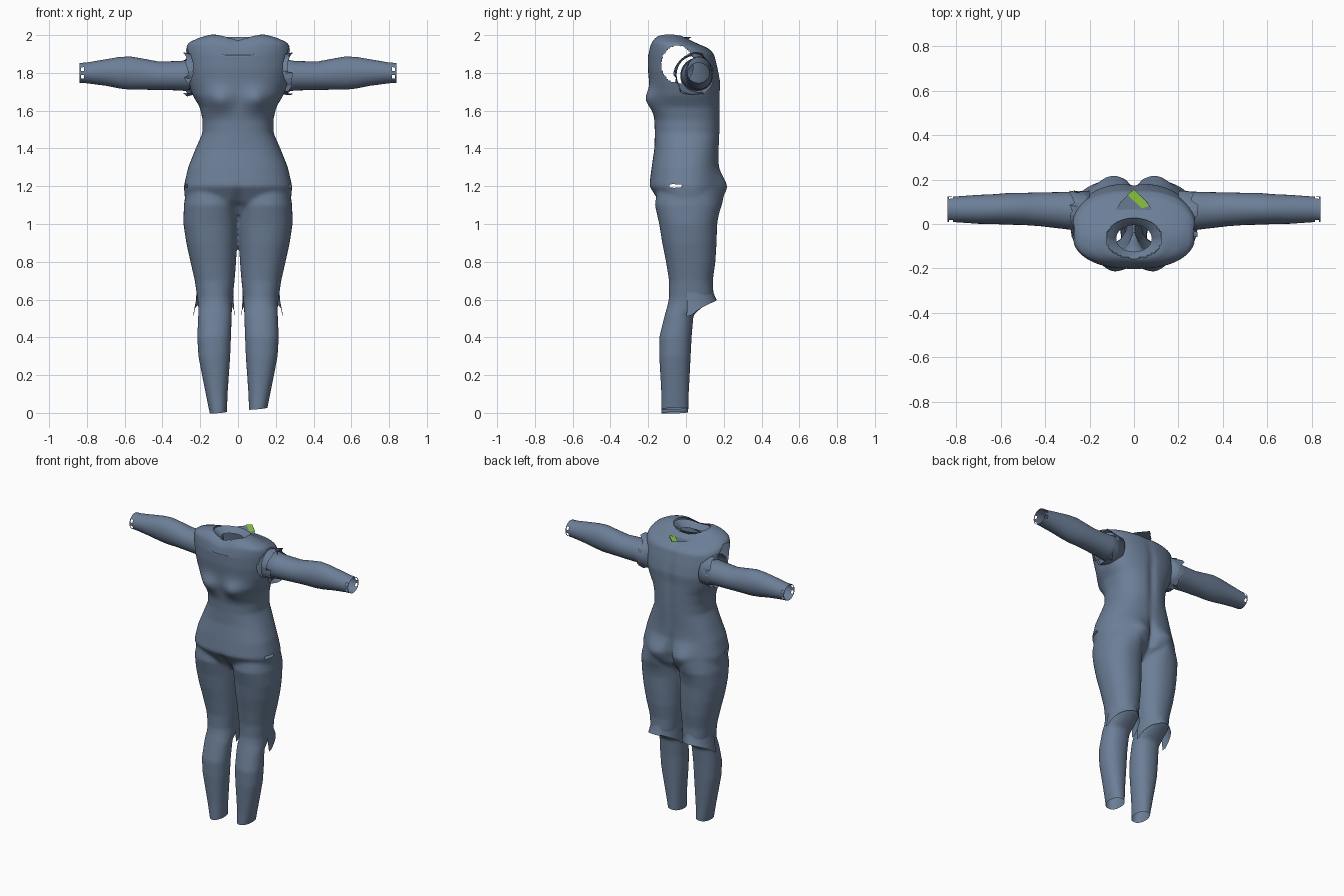
import bpy, bmesh, math, random
from math import sin, cos, pi, exp

random.seed(4)
cube = bpy.data.objects.get("Cube")
if cube:
    bpy.data.objects.remove(cube)


def material(name, color):
    m = bpy.data.materials.new(name)
    m.use_nodes = True
    m.diffuse_color = color
    m.node_tree.nodes["Principled BSDF"].inputs["Base Color"].default_value = color
    return m


FABRIC = material("slate_blue_fabric", (0.15, 0.21, 0.31, 1))
GREEN = material("lime_green", (0.27, 0.58, 0.05, 1))


def finish(bm, name, mat=FABRIC, smooth=True):
    me = bpy.data.meshes.new(name)
    bm.to_mesh(me)
    bm.free()
    me.materials.clear()
    me.materials.append(mat)
    for p in me.polygons:
        p.use_smooth = smooth
        p.material_index = 0
    ob = bpy.data.objects.new(name, me)
    bpy.context.collection.objects.link(ob)
    return ob


def spow(v, p):
    return math.copysign(abs(v) ** p, v)


def oval(cx, cy, rx, ry, n, square=2.0):
    """Points of a slightly squared oval."""
    return [(cx + rx * spow(cos(2 * pi * i / n), 2 / square),
             cy + ry * spow(sin(2 * pi * i / n), 2 / square)) for i in range(n)]


def loft(bm, rings, cap_start=False, cap_end=False, closed=True):
    vs = [[bm.verts.new(p) for p in ring] for ring in rings]
    n = len(vs[0])
    for a, b in zip(vs, vs[1:]):
        for i in range(n if closed else n - 1):
            j = (i + 1) % n
            bm.faces.new((a[i], a[j], b[j], b[i]))
    if cap_start:
        bm.faces.new(vs[0])
    if cap_end:
        bm.faces.new(vs[-1])


# Torso rows: height, half width, front, back
TORSO = [(1.05, .19, -.07, .09), (1.12, .28, -.145, .165), (1.2, .287, -.195, .185),
         (1.3, .264, -.182, .172), (1.4, .224, -.167, .175), (1.48, .189, -.165, .18),
         (1.55, .187, -.167, .182), (1.62, .203, -.178, .182), (1.68, .24, -.19, .18),
         (1.75, .265, -.195, .183), (1.82, .277, -.202, .17), (1.9, .282, -.202, .15),
         (1.93, .28, -.197, .12), (1.96, .262, -.19, .05), (1.985, .21, -.175, .0),
         (2.005, .14, -.155, -.02)]
# Leg rows: height, inner, outer, front, back
LEG = [(1.2, .0, .27, -.15, .16), (1.1, .0, .287, -.165, .18), (1.0, .001, .289, -.142, .165),
       (.9, .005, .274, -.126, .162), (.8, .01, .252, -.106, .156), (.7, .018, .229, -.09, .142),
       (.61, .028, .216, -.09, .145), (.57, .03, .211, -.098, .1), (.52, .033, .211, -.112, .04),
       (.4, .037, .216, -.142, .03), (.3, .041, .21, -.142, .025), (.2, .048, .191, -.136, .02),
       (.1, .055, .171, -.131, .015), (-.04, .06, .142, -.131, .012)]

# Body: torso and legs fused into one skin
bm = bmesh.new()
loft(bm, [[(x, y, z) for x, y in oval(0, (f + b) / 2, w, (b - f) / 2, 64, 2.4)]
          for z, w, f, b in TORSO], True, True)
for s in (1, -1):
    loft(bm, [[(x, y, z) for x, y in oval(s * (i + o) / 2, (f + b) / 2, (o - i) / 2, (b - f) / 2, 40, 2.2)]
              for z, i, o, f, b in LEG], True, True)
bmesh.ops.recalc_face_normals(bm, faces=bm.faces)
body = finish(bm, "bodysuit")
mod = body.modifiers.new("fuse", 'REMESH')
mod.mode = 'VOXEL'
mod.voxel_size = 0.009
mod = body.modifiers.new("soften", 'SMOOTH')
mod.factor = 0.5
mod.iterations = 10
graph = bpy.context.evaluated_depsgraph_get()
fused = bpy.data.meshes.new_from_object(body.evaluated_get(graph))
bpy.data.objects.remove(body)


def bump(x, z, cx, cz, rx, rz):
    return exp(-((abs(x) - cx) / rx) ** 2 - ((z - cz) / rz) ** 2)


bm = bmesh.new()
bm.from_mesh(fused)
for v in bm.verts:
    x, y, z = v.co
    if y < -0.04:      # bust, lower belly and front neckline
        k = min(1, (-0.04 - y) / 0.08)
        v.co.y -= k * 0.036 * bump(x, z, .1, 1.655, .07, .06)
        v.co.y += k * 0.02 * bump(x, z, 0, 1.1, .03, .07)
        if z > 1.9:
            v.co.z -= 0.026 * exp(-(x / .08) ** 2)
    elif y > 0.04:     # seat and its cleft
        k = min(1, (y - 0.04) / 0.08)
        v.co.y += k * 0.04 * bump(x, z, .105, 1.19, .08, .085)
        v.co.y -= k * 0.03 * bump(x, z, 0, 1.17, .025, .11)
        v.co.y -= k * 0.012 * bump(x, z, 0, 1.6, .03, .25)


def is_opening(f):
    x, y, z = f.calc_center_median()
    neck = z > 1.9 and (x / .125) ** 2 + ((y + .065) / .088) ** 2 < 1
    arm = abs(x) > .15 and ((y + .045) / .085) ** 2 + ((z - 1.845) / .1) ** 2 < 1
    tear = abs(x) > .22 and 1.19 < z < 1.208 and -.09 < y < -.02
    return neck or arm or tear


bmesh.ops.delete(bm, geom=[f for f in bm.faces if is_opening(f)], context='FACES')
# Open, slightly slanted trouser hems
bmesh.ops.bisect_plane(bm, geom=bm.verts[:] + bm.edges[:] + bm.faces[:],
                       plane_co=(0, 0, .014), plane_no=(-.1, -.04, 1), clear_inner=True)
finish(bm, "bodysuit")
bpy.data.meshes.remove(fused)

# Inner lip of the neck opening
bm = bmesh.new()
loft(bm, [[(x, y, z - (.02 * exp(-(x / .08) ** 2) if y < -.06 else 0))
           for x, y in oval(0, -.065, rx, ry, 40)]
          for rx, ry, z in ((.128, .092, 1.99), (.1, .075, 1.975), (.08, .06, 1.955))])
finish(bm, "neck_lip")


# Collar flap behind the neck, with a green patch
def collar(points, lift, name, mat):
    bm = bmesh.new()
    bm.faces.new([bm.verts.new((x, y, 1.951 + .07 * (y - .03) + lift)) for x, y in points])
    finish(bm, name, mat, False)


collar([(-.1, .03), (.1, .03), (.06, .1), (0, .155), (-.06, .1)], 0, "collar_flap", FABRIC)
collar([(-.03, .132), (.035, .07), (.07, .082), (.03, .125), (0, .155)], .004, "collar_patch", GREEN)

# Sleeve rows: distance out, centre height, half height, centre depth, half depth
SLEEVE = [(.2, 1.785, .095, .06, .09), (.3, 1.785, .078, .06, .084), (.42, 1.785, .075, .066, .076),
          (.5, 1.793, .082, .068, .072), (.57, 1.799, .088, .068, .071), (.63, 1.801, .083, .067, .067),
          (.7, 1.802, .07, .066, .065), (.8, 1.8, .055, .066, .058), (.815, 1.8, .054, .066, .058),
          (.832, 1.8, .053, .066, .057), (.838, 1.8, .053, .066, .057)]

for s, side in ((1, "left"), (-1, "right")):
    # Sleeve with a closed inner end and slits at the cuff
    bm = bmesh.new()
    loft(bm, [[(s * x, y, z) for y, z in oval(cy, cz, ry, rz, 32)]
              for x, cz, rz, cy, ry in SLEEVE], cap_start=True)
    slits = []
    for f in bm.faces:
        c = f.calc_center_median()
        if .815 < abs(c.x) < .832 and .006 < abs(c.z - 1.8) < .03:
            slits.append(f)
    bmesh.ops.delete(bm, geom=slits, context='FACES')
    bmesh.ops.recalc_face_normals(bm, faces=bm.faces)
    finish(bm, side + "_sleeve")

    # Ragged fabric around the shoulder seam
    bm = bmesh.new()
    n = 30
    rough = [random.uniform(-1, 1) for _ in range(n)]
    rings = []
    for x, r, jag in ((.21, .1, 0), (.25, .108, .006), (.275, .112, .018)):
        rings.append([(s * (x + jag * k), y + jag * k * .5, z + jag * k * .6)
                      for (y, z), k in zip(oval(.045, 1.79, r * .95, r, n), rough)])
    loft(bm, rings)
    finish(bm, side + "_shoulder_tear", smooth=False)

    # Flared fold hanging behind the knee
    bm = bmesh.new()
    rings = []
    for grow, drop in ((.99, 0), (1.04, .5), (1.18, 1)):
        ring = []
        for i in range(19):
            a = pi * (i / 18 * 1.1 - .05)
            rim = .51 + .085 * max(0, sin(a)) ** .7
            cut = 1 + (grow - 1) * (1 if cos(a) > -.3 else .4)
            ring.append((s * (.122 + .097 * cos(a) * cut), .025 + .117 * sin(a) * cut,
                         .67 + (rim - .67) * drop))
        rings.append(ring)
    loft(bm, rings, closed=False)
    finish(bm, side + "_knee_fold")
